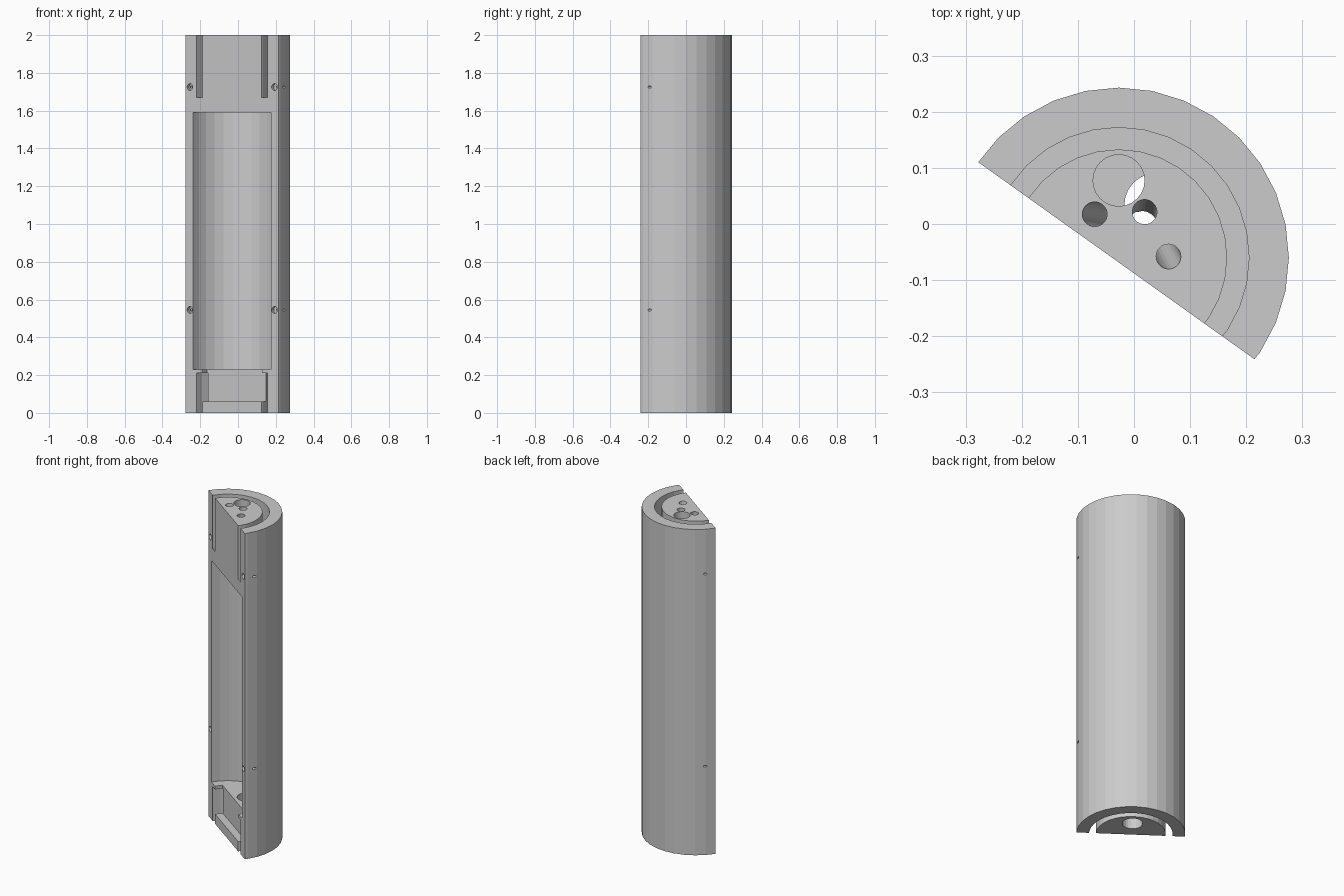
import bpy
import bmesh
from math import radians, cos, sin, tau
from mathutils import Matrix, Vector

if "Cube" in bpy.data.objects:
    bpy.data.objects.remove(bpy.data.objects["Cube"], do_unlink=True)

# Local frame: u runs along the flat face, v points to the rounded back
CENTRE = Vector((-0.027, -0.06, 0))
FRAME = Matrix.Translation(CENTRE) @ Matrix.Rotation(radians(-35.5), 4, 'Z')
FRONT = -0.007
SIDES = 32

grey = bpy.data.materials.new("plain_grey")
grey.use_nodes = True
grey.diffuse_color = (0.6, 0.6, 0.6, 1)
grey.node_tree.nodes["Principled BSDF"].inputs["Base Color"].default_value = (0.6, 0.6, 0.6, 1)


def make(name, bm):
    bmesh.ops.recalc_face_normals(bm, faces=bm.faces[:])
    mesh = bpy.data.meshes.new(name)
    bm.to_mesh(mesh)
    bm.free()
    mesh.materials.append(grey)
    obj = bpy.data.objects.new(name, mesh)
    bpy.context.scene.collection.objects.link(obj)
    return obj


def upright(name, radius, z0, z1):
    """Large faceted cylinder about the main axis."""
    bm = bmesh.new()
    bmesh.ops.create_cone(bm, cap_ends=True, segments=SIDES, radius1=radius, radius2=radius,
                          depth=z1 - z0,
                          matrix=Matrix.Translation(CENTRE + Vector((0, 0, (z0 + z1) / 2))))
    return make(name, bm)


def ring(name, inner, outer, z0, z1):
    """Closed ring with a rectangular section about the main axis."""
    bm = bmesh.new()
    section = ((inner, z0), (outer, z0), (outer, z1), (inner, z1))
    loops = []
    for i in range(SIDES):
        a = tau * i / SIDES
        loops.append([bm.verts.new(CENTRE + Vector((r * cos(a), r * sin(a), z)))
                      for r, z in section])
    for i in range(SIDES):
        here, after = loops[i - 1], loops[i]
        for k in range(4):
            bm.faces.new((here[k - 1], after[k - 1], after[k], here[k]))
    return make(name, bm)


def box(name, centre, size):
    """Box lined up with the flat front."""
    bm = bmesh.new()
    bmesh.ops.create_cube(bm, size=1, matrix=FRAME @ Matrix.Translation(centre)
                          @ Matrix.Diagonal((*size, 1)))
    return make(name, bm)


def rod(name, start, end, radius):
    """Cylinder between two points given in the local frame."""
    a, b = FRAME @ Vector(start), FRAME @ Vector(end)
    turn = (b - a).to_track_quat('Z', 'Y').to_matrix().to_4x4()
    bm = bmesh.new()
    bmesh.ops.create_cone(bm, cap_ends=True, segments=24, radius1=radius, radius2=radius,
                          depth=(b - a).length, matrix=Matrix.Translation((a + b) / 2) @ turn)
    return make(name, bm)


def carve(target, cutter):
    """Subtract the cutter, trying a second solver if the first leaves nothing."""
    mod = target.modifiers.new("cut", 'BOOLEAN')
    mod.operation = 'DIFFERENCE'
    mod.object = cutter
    for solver in ('EXACT', 'MANIFOLD'):
        mod.solver = solver
        bpy.context.view_layer.update()
        graph = bpy.context.evaluated_depsgraph_get()
        mesh = bpy.data.meshes.new_from_object(target.evaluated_get(graph))
        if len(mesh.polygons):
            target.data = mesh
            break
    target.modifiers.clear()
    bpy.data.objects.remove(cutter, do_unlink=True)


# Half-round body with a flat front
body = upright("half_round_housing", 0.303, 0, 2)
carve(body, box("front_cutter", (0, FRONT - 0.5, 1), (2, 1, 3)))

# Main pocket
carve(body, upright("pocket_cutter", 0.255, 0.23, 1.59))

# Curved grooves in both ends
carve(body, ring("top_groove_cutter", 0.193, 0.232, 1.67, 2.1))
carve(body, ring("bottom_groove_cutter", 0.193, 0.232, -0.1, 0.21))

# Shallow recess in the front of the lower block
carve(body, box("recess_cutter", (0, -0.033, 0.16), (0.39, 0.14, 0.2)))

# Large holes through the two end blocks
carve(body, rod("top_port_cutter", (-0.08, 0.112, 1.5), (-0.08, 0.112, 2.1), 0.046))
carve(body, rod("bottom_port_cutter", (0, 0.115, -0.1), (0, 0.115, 0.3), 0.057))

# Slightly slanted small holes through the top block
for (u, v), (du, dv) in (((-0.08, 0.038), (0.06, 0.03)),
                         ((-0.01, 0.093), (0.01, -0.02)),
                         ((0.071, 0.053), (-0.06, 0.03))):
    top, low = Vector((u, v, 2)), Vector((u + du, v + dv, 1.56))
    carve(body, rod("wire_hole_cutter", top + (top - low) * 0.1, low, 0.022))

# Counterbored screw holes along the two front edges
for side in (-1, 1):
    for z in (0.545, 1.725):
        u = side * 0.275
        carve(body, rod("counterbore_cutter", (u, -0.05, z), (u, 0.012, z), 0.018))
        carve(body, rod("screw_hole_cutter", (u, 0, z), (side * 0.308, 0.075, z), 0.006))
